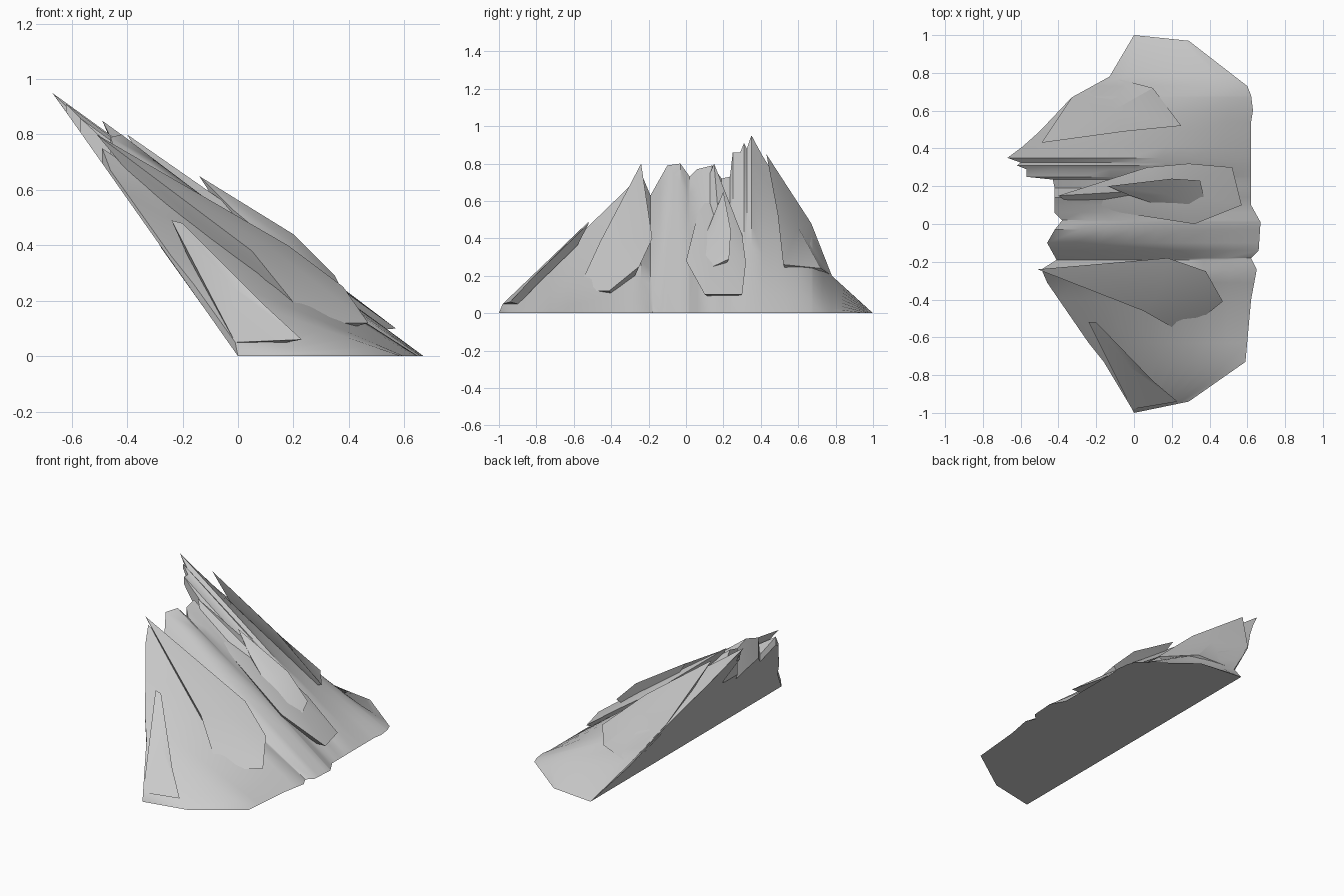
import bpy
import bmesh
import math
from mathutils import Vector

default_cube = bpy.data.objects.get("Cube")
if default_cube:
    bpy.data.objects.remove(default_cube, do_unlink=True)

# One plain stone colour
stone = bpy.data.materials.new("grey_stone")
stone.use_nodes = True
stone_colour = (0.6, 0.6, 0.6, 1)
stone.diffuse_color = stone_colour
stone.node_tree.nodes["Principled BSDF"].inputs["Base Color"].default_value = stone_colour

BACK_SLOPE = 1.42   # steepness of the flat overhanging back
ROWS = 8            # divisions from the crest down to the foot

# Crest of the rock: y, x, z
crest = [
    (-1, 0, 0), (-.98, -.01, .05), (-.73, -.16, .26), (-.63, -.24, .36),
    (-.31, -.46, .67), (-.24, -.49, .75), (-.19, -.41, .63), (-.1, -.46, .79),
    (-.03, -.42, .8), (.02, -.38, .73), (.06, -.42, .77), (.14, -.42, .79),
    (.19, -.42, .72), (.235, -.43, .73), (.25, -.57, .86), (.29, -.57, .86),
    (.31, -.62, .91), (.325, -.6, .88), (.35, -.67, .95), (.41, -.59, .84),
    (.49, -.5, .71), (.67, -.33, .47), (.78, -.13, .2), (1, 0, 0),
]

# Outline of the foot on the ground: y, x
foot = [
    (-1, 0), (-.94, .29), (-.73, .59), (-.4, .62), (-.24, .65), (-.18, .62),
    (-.14, .66), (.01, .67), (.1, .62), (.54, .62), (.6, .63), (.68, .62),
    (.73, .6), (.97, .29), (1, 0),
]


def sample(table, y):
    """Interpolate the remaining columns of a table at the given y."""
    for low, high in zip(table, table[1:]):
        if y <= high[0]:
            t = (y - low[0]) / (high[0] - low[0])
            return [a + (b - a) * t for a, b in zip(low[1:], high[1:])]
    return list(table[-1][1:])


def finish(name, bm, angle):
    """Turn the bmesh into a smooth shaded stone object with sharp creases."""
    bmesh.ops.remove_doubles(bm, verts=bm.verts, dist=0.0005)
    bmesh.ops.recalc_face_normals(bm, faces=bm.faces)
    mesh = bpy.data.meshes.new(name)
    bm.to_mesh(mesh)
    bm.free()
    mesh.materials.append(stone)
    obj = bpy.data.objects.new(name, mesh)
    bpy.context.collection.objects.link(obj)
    bpy.ops.object.select_all(action="DESELECT")
    obj.select_set(True)
    bpy.context.view_layer.objects.active = obj
    bpy.ops.object.shade_smooth_by_angle(angle=math.radians(angle))
    return obj


def section(y):
    """Closed cross-section: sloping face, ground, then flat back."""
    crest_x, crest_z = sample(crest, y)
    foot_x, = sample(foot, y)
    top = Vector((crest_x, y, crest_z))
    bottom = Vector((foot_x, y, 0))
    points = []
    for row in range(ROWS + 1):
        t = row / ROWS
        point = top.lerp(bottom, t)
        # Weathered folds run down the slope and fade at both ends
        fold = math.sin(y * 40 + t) * math.sin(math.pi * t)
        point.z += 0.012 * fold * max(0, 1 - abs(y) * 1.5)
        points.append(point)
    points.append(Vector((0, y, 0)))
    points.append(Vector((crest_x, y, -crest_x * BACK_SLOPE)))
    return points


def build_rock_body():
    bm = bmesh.new()
    stations = sorted({row[0] for row in crest} | {row[0] for row in foot})
    rings = [[bm.verts.new(p) for p in section(y)] for y in stations]
    for ring, following in zip(rings, rings[1:]):
        count = len(ring)
        for i in range(count):
            j = (i + 1) % count
            bm.faces.new((ring[i], ring[j], following[j], following[i]))
    bmesh.ops.dissolve_degenerate(bm, edges=bm.edges, dist=0.0005)
    finish("rock_body", bm, 35)


def build_slab(name, outline, lift, depth=0.08):
    """Faceted slab with a raised middle and an undercut, sunken base."""
    bm = bmesh.new()
    rim = [Vector(p) for p in outline]
    centre = sum(rim, Vector()) / len(rim)
    drop = Vector((0, 0, -depth))
    peak = bm.verts.new(centre + Vector((0, 0, lift)))
    upper = [bm.verts.new(p) for p in rim]
    lower = [bm.verts.new(p.lerp(centre, 0.25) + drop) for p in rim]
    root = bm.verts.new(centre + drop)
    for i in range(len(rim)):
        j = (i + 1) % len(rim)
        bm.faces.new((peak, upper[i], upper[j]))
        bm.faces.new((upper[i], lower[i], lower[j], upper[j]))
        bm.faces.new((root, lower[j], lower[i]))
    finish(name, bm, 30)


build_rock_body()

# Narrow slab leaning on the front end
build_slab("front_slab", [
    (-.24, -.52, .49), (-.2, -.52, .48), (.1, -.83, .18),
    (.23, -.94, .06), (-.01, -.98, .05),
], 0.0, 0.06)

# Long spur with an undercut foot
build_slab("front_spur", [
    (-.51, -.24, .8), (.05, -.46, .38), (.26, -.58, .12),
    (.47, -.41, .12), (.38, -.25, .25), (.18, -.18, .4),
], 0.03)

# Broad middle rib and the splinter lying on it
build_slab("middle_rib", [
    (-.4, .15, .8), (.07, .3, .42), (.29, .32, .27), (.52, .3, .1),
    (.57, .1, .1), (.32, 0, .28), (-.33, .1, .68),
], 0.04)
build_slab("middle_splinter", [
    (-.14, .2, .65), (.2, .24, .44), (.35, .23, .29),
    (.39, .06, .21), (.28, .05, .28), (-.02, .15, .53),
], 0.02, 0.06)

# Large pointed slab at the back end
build_slab("back_slab", [
    (-.49, .43, .85), (-.33, .67, .48), (-.13, .78, .2),
    (.1, .72, .24), (.25, .52, .26), (-.05, .49, .53),
], 0.03)
